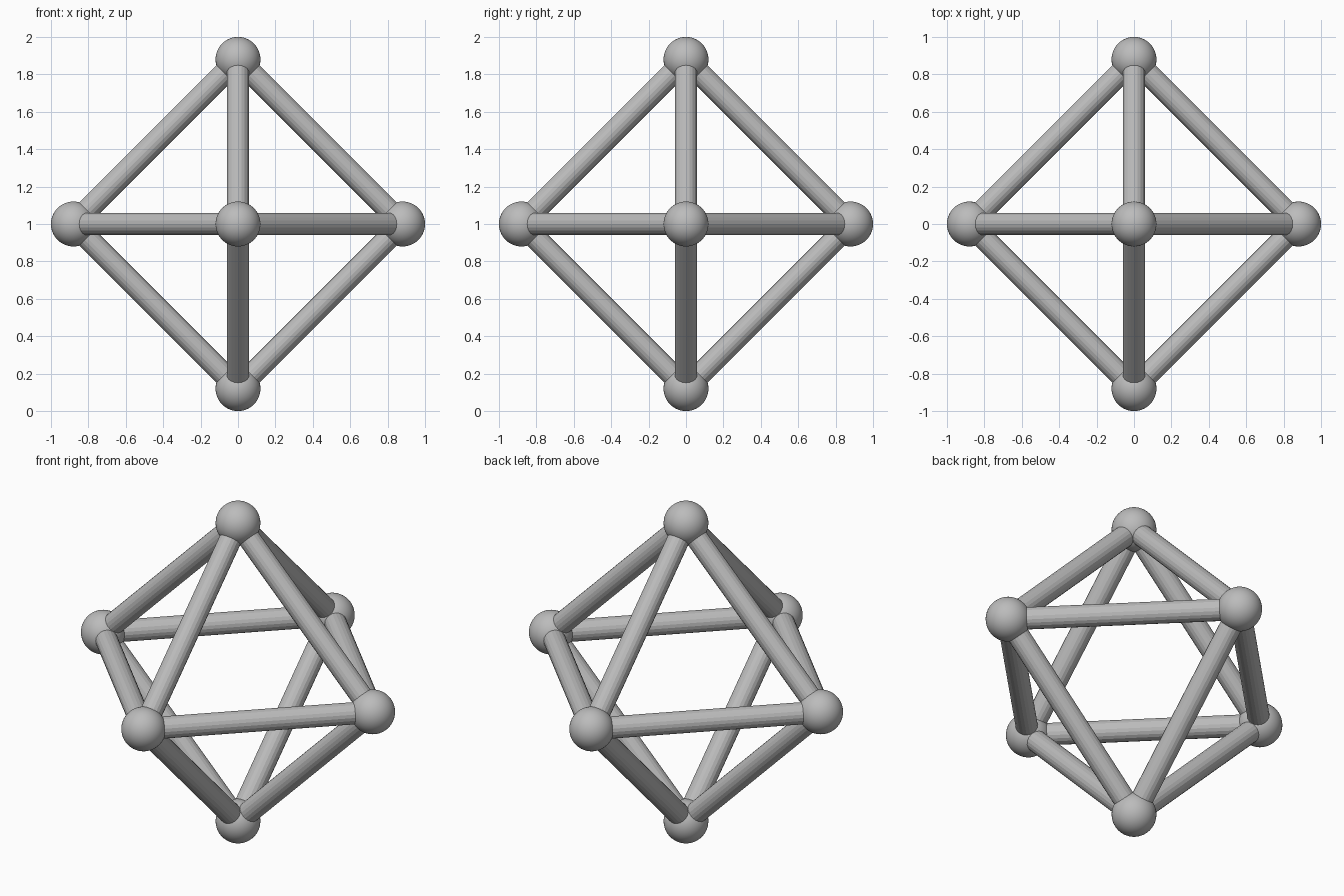
import bpy
from itertools import combinations
from mathutils import Vector

cube = bpy.data.objects.get("Cube")
if cube:
    bpy.data.objects.remove(cube, do_unlink=True)

BALL_R, ROD_R, REACH = 0.12, 0.06, 0.88
CENTRE = Vector((0, 0, 1))

grey = bpy.data.materials.new("plain_grey")
grey.use_nodes = True
grey.diffuse_color = (0.5, 0.5, 0.5, 1)
grey.node_tree.nodes["Principled BSDF"].inputs["Base Color"].default_value = (0.5, 0.5, 0.5, 1)


def ball(name, pos):
    bpy.ops.mesh.primitive_uv_sphere_add(segments=48, ring_count=24, radius=BALL_R, location=pos)
    obj = bpy.context.object
    obj.name = name
    obj.data.materials.append(grey)
    bpy.ops.object.shade_smooth()


def rod(name, a, b):
    span = b - a
    bpy.ops.mesh.primitive_cylinder_add(vertices=20, radius=ROD_R, depth=span.length,
                                        location=(a + b) / 2)
    obj = bpy.context.object
    obj.name = name
    obj.rotation_euler = span.to_track_quat('Z', 'Y').to_euler()
    obj.data.materials.append(grey)


# Ball joints at the six octahedron corners
directions = {
    "left": Vector((1, 0, 0)), "right": Vector((-1, 0, 0)),
    "back": Vector((0, 1, 0)), "front": Vector((0, -1, 0)),
    "top": Vector((0, 0, 1)), "bottom": Vector((0, 0, -1)),
}
for name, d in directions.items():
    ball(name + "_ball", CENTRE + d * REACH)

# Rods along the twelve edges, skipping opposite corners
for (n1, d1), (n2, d2) in combinations(directions.items(), 2):
    if abs(d1.dot(d2)) < 0.5:
        rod(f"{n1}_{n2}_rod", CENTRE + d1 * REACH, CENTRE + d2 * REACH)
